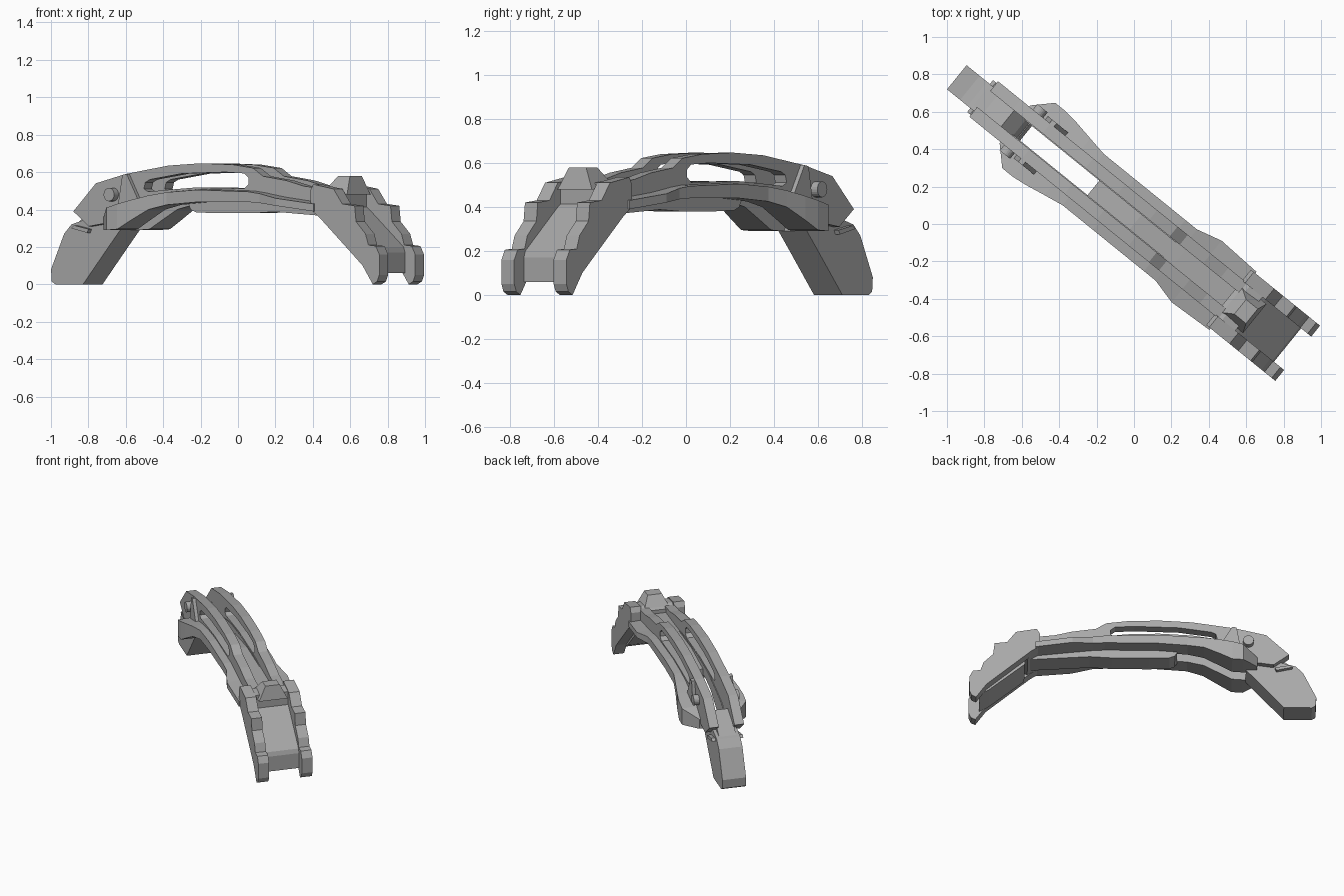
import bpy, bmesh, math
from mathutils import Matrix, Vector

if "Cube" in bpy.data.objects:
    bpy.data.objects.remove(bpy.data.objects["Cube"], do_unlink=True)

grey = bpy.data.materials.new("plain grey")
grey.use_nodes = True
COLOUR = (0.40, 0.40, 0.40, 1)
grey.diffuse_color = COLOUR
grey.node_tree.nodes["Principled BSDF"].inputs["Base Color"].default_value = COLOUR

# Parts are built along x, then turned to the diagonal stance
TURN = Matrix.Rotation(math.radians(-39), 4, 'Z') @ Matrix.Translation((0, 0.0135, 0))


def finish(bm, name):
    bmesh.ops.recalc_face_normals(bm, faces=bm.faces)
    bm.transform(TURN)
    mesh = bpy.data.meshes.new(name)
    bm.to_mesh(mesh)
    bm.free()
    mesh.materials.append(grey)
    ob = bpy.data.objects.new(name, mesh)
    bpy.context.collection.objects.link(ob)
    return ob


def prism(name, profile, a, b):
    """Side profile (along, height) extruded across from a to b."""
    bm = bmesh.new()
    face = bm.faces.new([bm.verts.new((s, a, z)) for s, z in profile])
    out = bmesh.ops.extrude_face_region(bm, geom=[face])["geom"]
    bmesh.ops.translate(bm, vec=(0, b - a, 0),
                        verts=[v for v in out if isinstance(v, bmesh.types.BMVert)])
    return finish(bm, name)


def loft(name, stations, inner, side):
    """Boxy strip through stations (along, bottom, top, outer width)."""
    bm = bmesh.new()
    rings = []
    for s, low, high, w in stations:
        corners = ((inner, low), (w, low), (w, high), (inner, high + 0.01))
        rings.append([bm.verts.new((s, side * t, z)) for t, z in corners])
    for r, q in zip(rings, rings[1:]):
        for i in range(4):
            j = (i + 1) % 4
            bm.faces.new((r[i], r[j], q[j], q[i]))
    bm.faces.new(rings[0])
    bm.faces.new(rings[-1])
    return finish(bm, name)


def rod(name, centre, axis, radius, length):
    bm = bmesh.new()
    bmesh.ops.create_cone(bm, cap_ends=True, segments=20, radius1=radius,
                          radius2=radius, depth=length)
    aim = Vector(axis).to_track_quat('Z', 'Y').to_matrix().to_4x4()
    bm.transform(Matrix.Translation(centre) @ aim)
    return finish(bm, name)


def cut(ob, cutter):
    """Cut a part and discard the cutter."""
    cutter.hide_render = True
    mod = ob.modifiers.new("cut", 'BOOLEAN')
    mod.object = cutter
    mod.solver = 'EXACT'
    bpy.context.view_layer.update()
    graph = bpy.context.evaluated_depsgraph_get()
    mesh = bpy.data.meshes.new_from_object(ob.evaluated_get(graph))
    ob.modifiers.clear()
    ob.data = mesh
    bpy.data.objects.remove(cutter, do_unlink=True)


RAIL = [(-1.045, .39), (-.89, .54), (-.685, .59), (-.39, .635), (-.17, .647),
        (.05, .64), (.19, .622), (.26, .578), (.42, .555), (.54, .525), (.68, .51),
        (.68, .41), (.25, .44), (-.15, .45), (-.5, .42), (-.8, .33), (-.94, .31)]
WINDOW = [(-.56, .51), (-.55, .545), (-.52, .56), (-.3, .592), (0, .6), (.13, .593),
          (.16, .57), (.16, .535), (.13, .512), (-.2, .518), (-.4, .505), (-.53, .495)]
FLANGE = [(-.83, .29, .36, .13), (-.735, .29, .41, .225), (-.66, .295, .43, .225),
          (-.58, .34, .45, .215), (-.47, .4, .475, .195), (-.36, .425, .492, .176),
          (-.15, .44, .505, .176), (.2, .44, .495, .176), (.28, .435, .485, .176),
          (.42, .42, .46, .212), (.67, .39, .43, .2)]
CHEEK = [(1.07, 0), (1.1, .015), (1.115, .05), (1.115, .16), (1.09, .205), (1.04, .21),
         (1.02, .27), (.955, .335), (.945, .42), (.86, .43), (.8, .51), (.66, .535),
         (.64, .5), (.64, .4), (.7, .36), (.92, .17), (1, .1)]
GUSSET = [(-.72, .42), (-.69, .585), (-.66, .59), (-.58, .45)]

# Mirrored pairs: rails with windows, flanges, fork cheeks, studs
for side, word in ((1, "left"), (-1, "right")):
    rail = prism(word + "_rail", RAIL, side * .055, side * .122)
    cut(rail, prism("window_cutter", WINDOW, side * .03, side * .2))
    loft(word + "_flange", FLANGE, .05, side)
    prism(word + "_fork_cheek", CHEEK, side * .115, side * .19)
    rod(word + "_stud", (-.77, side * .13, .48), (0, 1, 0), .036, .06)
    prism(word + "_gusset", GUSSET, side * .11, side * .145)

# Central keel, its upper face forming the channel floor
prism("keel", [(-.29, .47), (-.29, .425), (-.275, .4), (-.24, .385), (-.1, .38),
               (.15, .38), (.3, .388), (.72, .36), (.72, .47), (.3, .49), (0, .5)],
      -.075, .075)

# Fork hub, wedge stop and sloping plate with three holes
prism("fork_hub", [(.64, .4), (.64, .5), (.69, .52), (.78, .51), (.78, .38), (.72, .35)],
      -.16, .16)
bm = bmesh.new()
bmesh.ops.create_cube(bm, size=1)
for v in bm.verts:
    top = v.co.z > 0
    front = v.co.x > 0
    v.co = ((.8 if front else .72) if top else (.82 if front else .64),
            math.copysign(.05 if top else .1, v.co.y), .58 if top else .48)
finish(bm, "wedge_stop")
plate = prism("fork_plate", [(.74, .44), (.8, .4), (1.035, .2), (1.045, .17), (1.045, .06),
                             (.98, .1), (.74, .3)], -.118, .118)
for s, t in ((.918, 0), (1.005, .06), (1.005, -.06)):
    cut(plate, rod("hole_cutter", (s, t, .22), (0, 0, 1), .011, .6))

# Tail leg with cross hole and blind holes
leg = prism("leg", [(-1.2, 0), (-1.225, .015), (-1.23, .08), (-1.14, .27), (-1.09, .32),
                    (-.95, .36), (-.77, .33), (-.754, .29), (-.83, .205), (-1.01, 0)],
            -.083, .083)
cut(leg, rod("hole_cutter", (-1.09, 0, .17), (0, 1, 0), .022, .4))
cut(leg, rod("hole_cutter", (-.83, 0, .205), (.75, 0, -.66), .018, .08))
cut(leg, rod("hole_cutter", (-1.23, 0, .05), (1, 0, 0), .012, .06))
prism("leg_neck", [(-1.1, .3), (-1, .38), (-.88, .44), (-.8, .38), (-.76, .3)], -.06, .06)
prism("leg_tab", [(-1.07, .3), (-1.05, .315), (-.95, .295), (-.96, .275)], -.11, .11)
